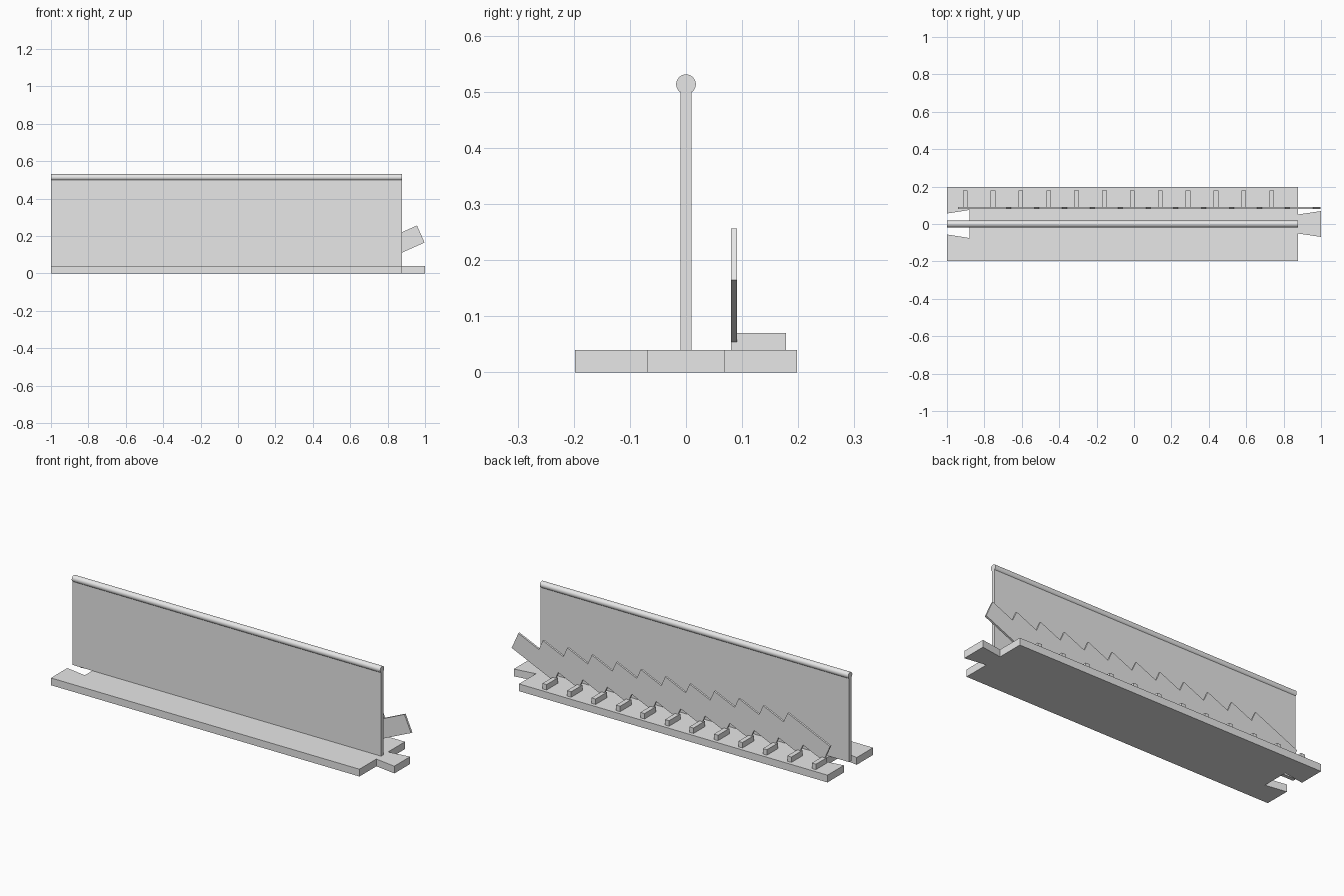
import bpy, bmesh
from math import sin, cos, radians, pi
from mathutils import Matrix, Vector

cube = bpy.data.objects.get("Cube")
if cube:
    bpy.data.objects.remove(cube, do_unlink=True)

grey = bpy.data.materials.new("plain grey")
grey.use_nodes = True
grey.diffuse_color = (0.8, 0.8, 0.8, 1)
grey.node_tree.nodes["Principled BSDF"].inputs["Base Color"].default_value = (0.8, 0.8, 0.8, 1)


def finish(name, bm):
    bmesh.ops.recalc_face_normals(bm, faces=bm.faces)
    mesh = bpy.data.meshes.new(name)
    bm.to_mesh(mesh)
    bm.free()
    mesh.materials.append(grey)
    obj = bpy.data.objects.new(name, mesh)
    bpy.context.collection.objects.link(obj)
    return obj


def prism(name, points, depth):
    """Extrude a closed outline of 3D points along the depth vector."""
    bm = bmesh.new()
    face = bm.faces.new([bm.verts.new(p) for p in points])
    new = bmesh.ops.extrude_face_region(bm, geom=[face])["geom"]
    bmesh.ops.translate(bm, vec=depth, verts=[v for v in new if isinstance(v, bmesh.types.BMVert)])
    return finish(name, bm)


def box(name, x0, x1, y0, y1, z0, z1):
    return prism(name, [(x0, y0, z0), (x1, y0, z0), (x1, y1, z0), (x0, y1, z0)], (0, 0, z1 - z0))


LEFT_END, RIGHT_END = -1.0, 0.878
HALF_WIDTH, BASE_TOP = 0.198, 0.04

# Base slab with a dovetail tab on one end and a matching socket on the other
half = [(-0.88, 0.075), (LEFT_END, 0.056), (LEFT_END, HALF_WIDTH),
        (RIGHT_END, HALF_WIDTH), (RIGHT_END, 0.051), (1.0, 0.069)]
outline = half + [(x, -y) for x, y in reversed(half)]
prism("base", [(x, y, 0) for x, y in outline], (0, 0, BASE_TOP))

# Upright wall
box("wall", LEFT_END, RIGHT_END, -0.01, 0.01, BASE_TOP, 0.51)

# Round rail along the wall's top edge
bm = bmesh.new()
bmesh.ops.create_cone(bm, cap_ends=True, segments=48, radius1=0.0175, radius2=0.0175,
                      depth=RIGHT_END - LEFT_END)
bm.transform(Matrix.Translation(((LEFT_END + RIGHT_END) / 2, 0, 0.5135))
             @ Matrix.Rotation(pi / 2, 4, 'Y'))
rail = finish("top_rail", bm)
bpy.context.view_layer.objects.active = rail
rail.select_set(True)
bpy.ops.object.shade_smooth_by_angle(angle=radians(30))
rail.select_set(False)

# Row of tilted, overlapping slats merged into one stepped panel
COUNT, PITCH, TILT = 12, 0.149, radians(24)
LENGTH, WIDTH = 0.283, 0.1
along = Vector((cos(TILT), 0, sin(TILT)))
across = Vector((-sin(TILT), 0, cos(TILT)))
first = Vector((-0.9, 0.08, 0.05))
step = Vector((PITCH, 0, 0))
drop = PITCH * sin(TILT)
run = PITCH * cos(TILT)
upper, lower = [first + across * WIDTH], [first]
for i in range(COUNT):
    corner = first + step * i
    last = i == COUNT - 1
    upper.append(corner + along * LENGTH + across * WIDTH)
    upper.append(corner + along * LENGTH + across * (0 if last else WIDTH - drop))
    if not last:
        lower += [corner + along * run, corner + step]
prism("stepped_slats", upper + lower[::-1], (0, 0.011, 0))

# Support pegs behind the slats
for i in range(COUNT):
    x = -0.903 + PITCH * i
    box(f"peg_{i + 1}", x - 0.0125, x + 0.0125, 0.08, 0.178, BASE_TOP, 0.07)
